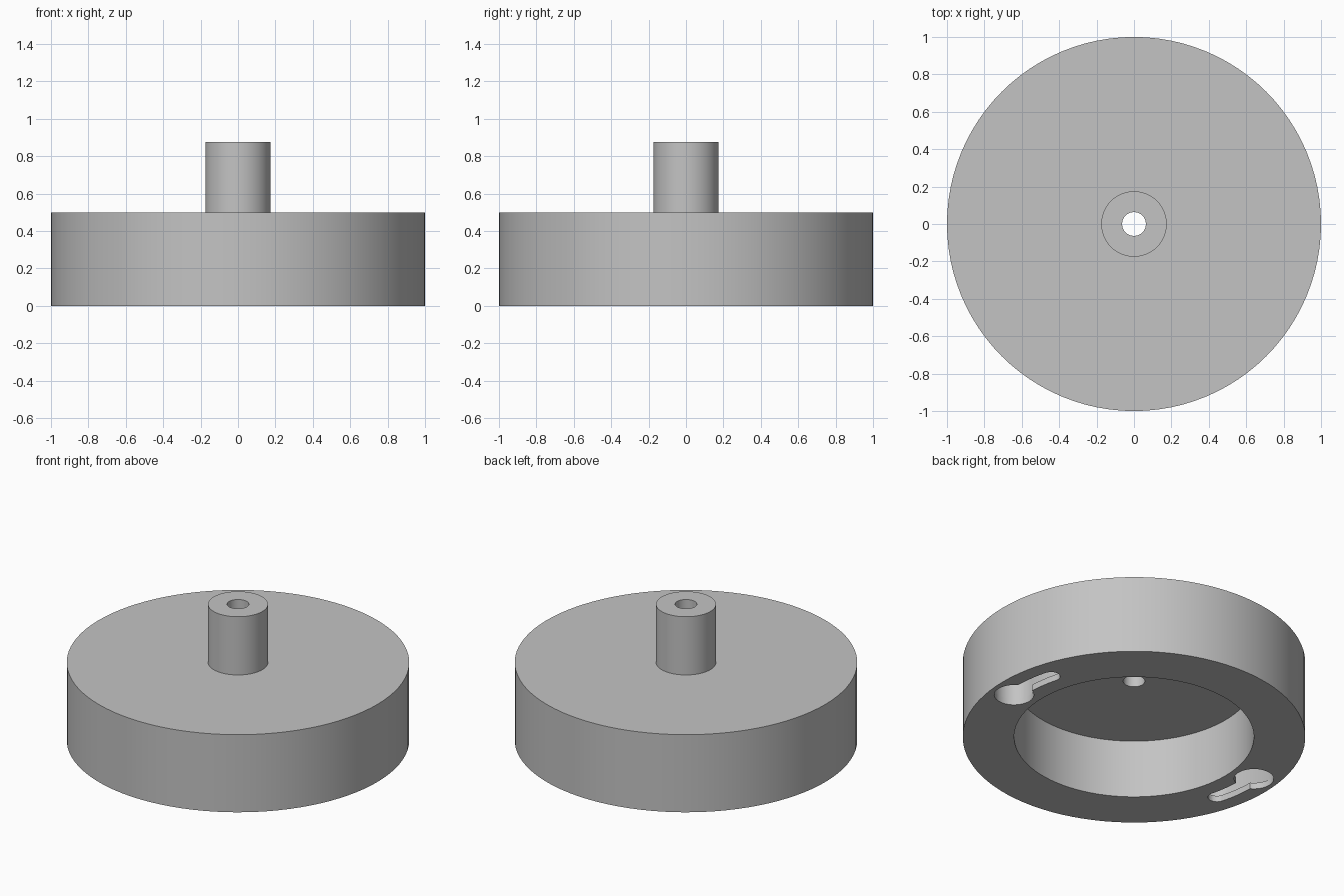
import bpy, bmesh, math
from math import cos, sin, pi, radians

if "Cube" in bpy.data.objects:
    bpy.data.objects.remove(bpy.data.objects["Cube"], do_unlink=True)

SEGMENTS = 96
TRACK = 0.855                              # radius on which the keyholes lie
START, END = radians(-5), radians(15.5)    # keyhole entry and slot end

grey = bpy.data.materials.new("plain grey")
grey.use_nodes = True
grey.diffuse_color = (0.55, 0.55, 0.55, 1)
grey.node_tree.nodes["Principled BSDF"].inputs["Base Color"].default_value = (0.55, 0.55, 0.55, 1)


def make_object(name, bm):
    bmesh.ops.recalc_face_normals(bm, faces=bm.faces)
    mesh = bpy.data.meshes.new(name)
    bm.to_mesh(mesh)
    bm.free()
    mesh.materials.append(grey)
    obj = bpy.data.objects.new(name, mesh)
    bpy.context.collection.objects.link(obj)
    return obj


def lathe(name, profile):
    """Turn a closed (radius, height) profile about the z axis."""
    bm = bmesh.new()
    rings = [[bm.verts.new((r * cos(2 * pi * i / SEGMENTS), r * sin(2 * pi * i / SEGMENTS), z))
              for i in range(SEGMENTS)] for r, z in profile]
    for k, ring in enumerate(rings):
        other = rings[(k + 1) % len(rings)]
        for i in range(SEGMENTS):
            j = (i + 1) % SEGMENTS
            bm.faces.new((ring[i], ring[j], other[j], other[i]))
    return make_object(name, bm)


def arc_slot(name, half_width, start, end, low, high, steps=16):
    """Prism whose outline is a round-ended slot bent along the track."""
    points = []
    for i in range(steps + 1):             # round cap at the far end
        t = end + pi * i / steps
        points.append((TRACK * cos(end) + half_width * cos(t),
                       TRACK * sin(end) + half_width * sin(t)))
    for i in range(1, steps):              # inner edge
        t = end + (start - end) * i / steps
        points.append(((TRACK - half_width) * cos(t), (TRACK - half_width) * sin(t)))
    for i in range(steps + 1):             # round cap at the near end
        t = start + pi + pi * i / steps
        points.append((TRACK * cos(start) + half_width * cos(t),
                       TRACK * sin(start) + half_width * sin(t)))
    for i in range(1, steps):              # outer edge
        t = start + (end - start) * i / steps
        points.append(((TRACK + half_width) * cos(t), (TRACK + half_width) * sin(t)))
    bm = bmesh.new()
    face = bm.faces.new([bm.verts.new((x, y, low)) for x, y in points])
    top = bmesh.ops.extrude_face_region(bm, geom=[face])["geom"]
    bmesh.ops.translate(bm, vec=(0, 0, high - low),
                        verts=[v for v in top if isinstance(v, bmesh.types.BMVert)])
    return make_object(name, bm)


def entry_hole(name, radius, low, high):
    """Round cutter at the wide end of a keyhole."""
    bm = bmesh.new()
    bmesh.ops.create_cone(bm, cap_ends=True, segments=32, radius1=radius,
                          radius2=radius, depth=high - low)
    bmesh.ops.translate(bm, verts=bm.verts,
                        vec=(TRACK * cos(START), TRACK * sin(START), (low + high) / 2))
    return make_object(name, bm)


# Drum, hollow underneath, with a bored post on top
base = lathe("drum_base", [
    (0.0635, 0.375), (0.70, 0.375), (0.70, 0), (1, 0), (1, 0.5),
    (0.175, 0.5), (0.175, 0.875), (0.0635, 0.875)])

# Two opposite keyhole mounts with an undercut behind a thin lip
bpy.context.view_layer.objects.active = base
for turn in (0, pi):
    cutters = [
        entry_hole("keyhole_entry", 0.116, -0.1, 0.1),
        arc_slot("keyhole_slot", 0.053, START, END, -0.1, 0.1),
        arc_slot("keyhole_undercut", 0.118, START, END, 0.04, 0.2),
    ]
    for cutter in cutters:
        cutter.rotation_euler.z = turn
        cutter.hide_render = True
        bpy.context.view_layer.update()
        mod = base.modifiers.new("cut", "BOOLEAN")
        mod.operation = "DIFFERENCE"
        mod.solver = "EXACT"
        mod.object = cutter
        bpy.ops.object.modifier_apply(modifier=mod.name)
        bpy.data.objects.remove(cutter, do_unlink=True)

# Smooth round walls, crisp rims
bpy.ops.object.select_all(action="DESELECT")
base.select_set(True)
bpy.ops.object.shade_smooth_by_angle(angle=radians(30))
